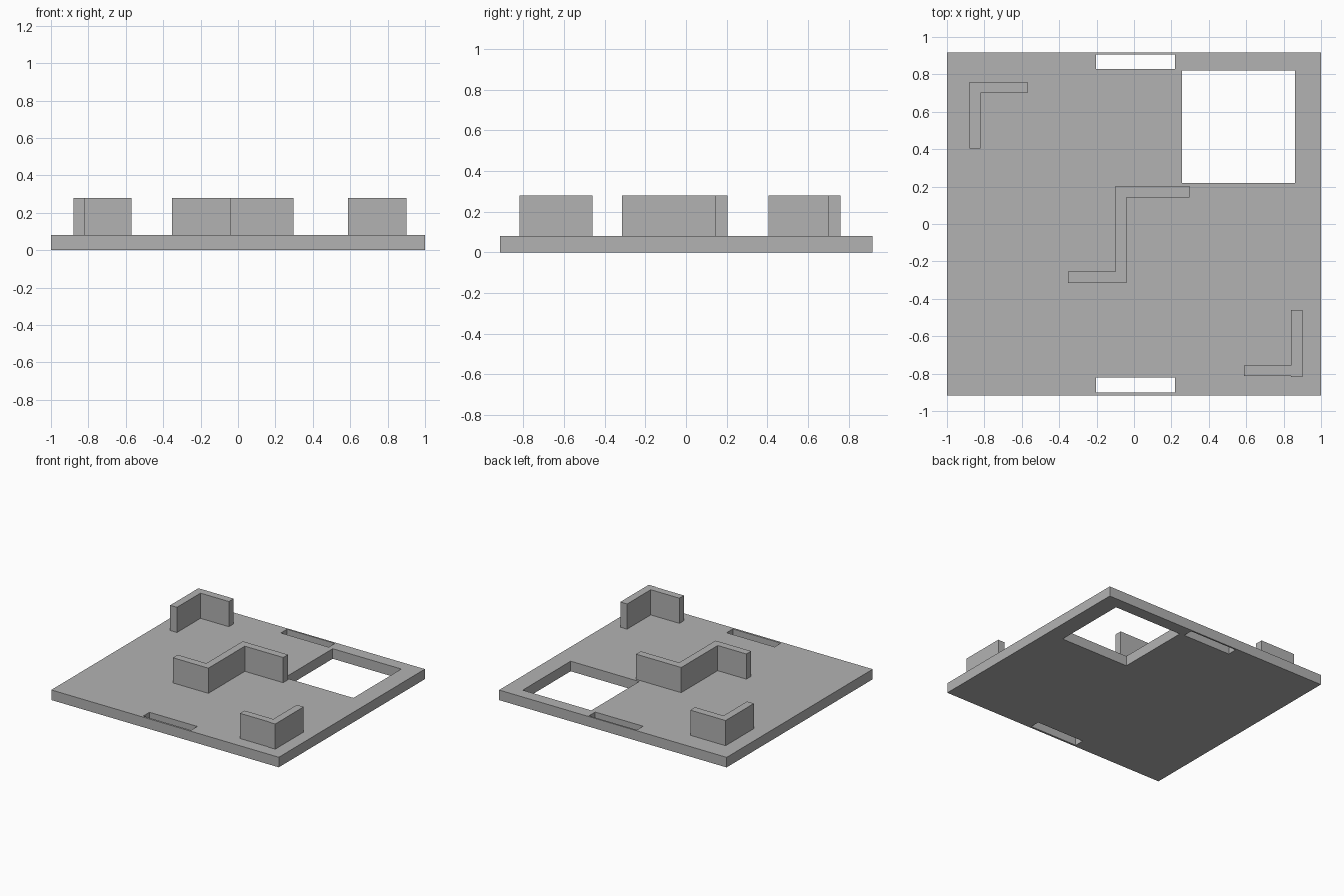
import bpy
import bmesh

cube = bpy.data.objects.get("Cube")
if cube:
    bpy.data.objects.remove(cube, do_unlink=True)

# Material
grey = bpy.data.materials.new("plain grey")
grey.use_nodes = True
colour = (0.448, 0.448, 0.448, 1)
grey.diffuse_color = colour
grey.node_tree.nodes["Principled BSDF"].inputs["Base Color"].default_value = colour

FLOOR = 0.08
WALL_TOP = 0.28


def prism(name, outline, z0, z1):
    """Extrude a flat outline from z0 up to z1."""
    bm = bmesh.new()
    face = bm.faces.new([bm.verts.new((x, y, z0)) for x, y in outline])
    moved = bmesh.ops.extrude_face_region(bm, geom=[face])["geom"]
    verts = [v for v in moved if isinstance(v, bmesh.types.BMVert)]
    bmesh.ops.translate(bm, verts=verts, vec=(0, 0, z1 - z0))
    bmesh.ops.recalc_face_normals(bm, faces=bm.faces)
    mesh = bpy.data.meshes.new(name)
    bm.to_mesh(mesh)
    bm.free()
    mesh.materials.append(grey)
    obj = bpy.data.objects.new(name, mesh)
    bpy.context.collection.objects.link(obj)
    return obj


def rect(x0, x1, y0, y1):
    return [(x0, y0), (x1, y0), (x1, y1), (x0, y1)]


# Floor slab with a square shaft and two doorway slots cut through
floor = prism("floor_slab", rect(-1, 1, -0.916, 0.918), 0, FLOOR)
openings = {
    "square_shaft": rect(0.257, 0.86, 0.22, 0.822),
    "back_slot": rect(-0.203, 0.218, 0.828, 0.905),
    "front_slot": rect(-0.203, 0.218, -0.9, -0.822),
}
for name, outline in openings.items():
    cutter = prism(name + "_cutter", outline, -0.1, FLOOR + 0.1)
    cutter.hide_render = True
    cutter.hide_set(True)
    cutter.display_type = 'WIRE'
    cut = floor.modifiers.new(name, 'BOOLEAN')
    cut.operation = 'DIFFERENCE'
    cut.solver = 'EXACT'
    cut.object = cutter

# Apply the cuts so that the helpers can go
bpy.context.view_layer.update()
evaluated = floor.evaluated_get(bpy.context.evaluated_depsgraph_get())
cut_mesh = bpy.data.meshes.new_from_object(evaluated)
floor.modifiers.clear()
floor.data = cut_mesh
for name in openings:
    bpy.data.objects.remove(bpy.data.objects[name + "_cutter"], do_unlink=True)

# Free-standing walls
prism("back_right_corner_wall",
      [(-0.88, 0.405), (-0.82, 0.405), (-0.82, 0.7), (-0.57, 0.7),
       (-0.57, 0.76), (-0.88, 0.76)], FLOOR, WALL_TOP)
prism("centre_zigzag_wall",
      [(-0.352, -0.315), (-0.04, -0.315), (-0.04, 0.143), (0.297, 0.143),
       (0.297, 0.203), (-0.1, 0.203), (-0.1, -0.255), (-0.352, -0.255)],
      FLOOR, WALL_TOP)
prism("front_left_corner_wall",
      [(0.588, -0.814), (0.84, -0.814), (0.84, -0.818), (0.9, -0.818),
       (0.9, -0.46), (0.84, -0.46), (0.84, -0.757), (0.588, -0.757)],
      FLOOR, WALL_TOP)
